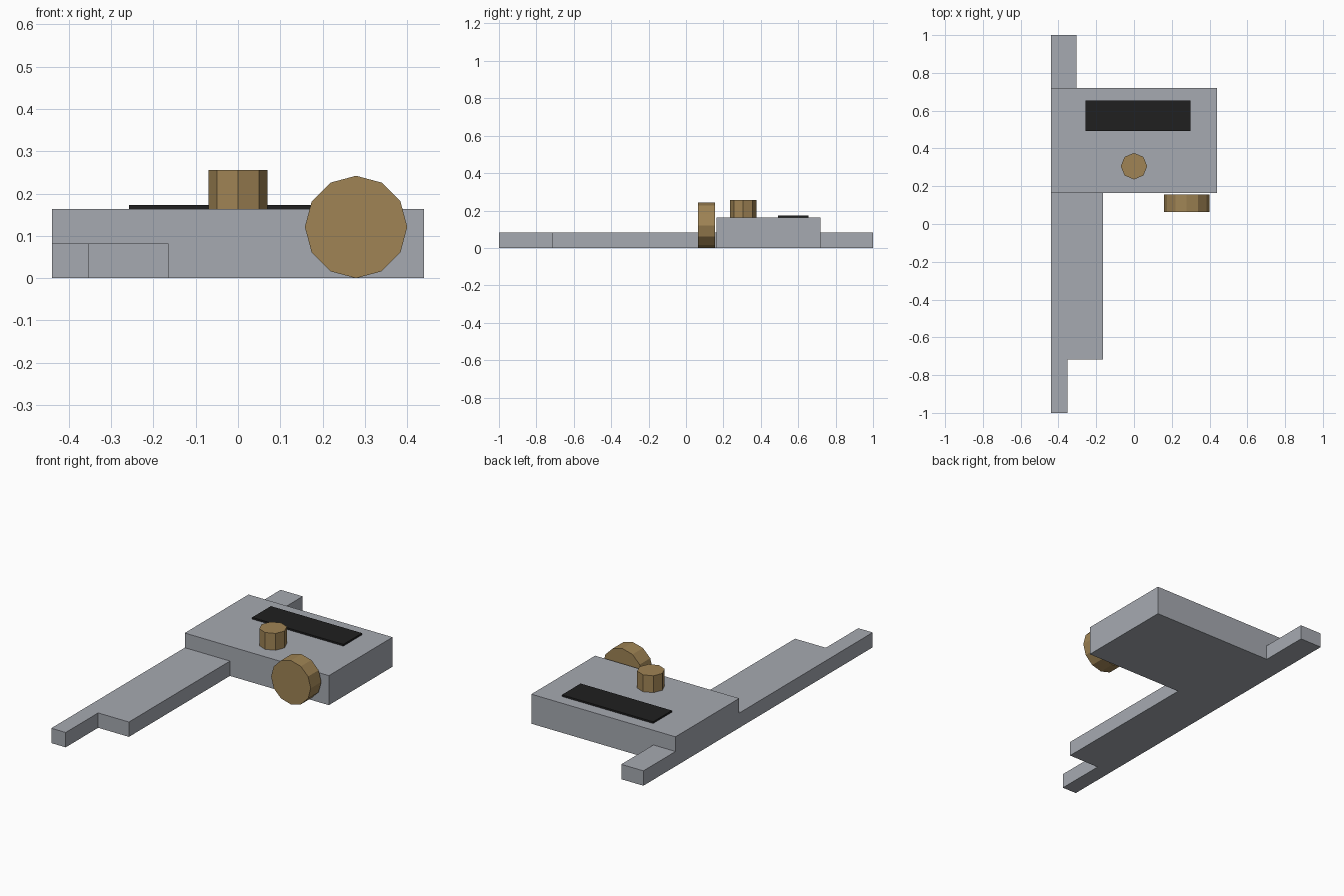
import bpy, bmesh, math
from mathutils import Matrix

if "Cube" in bpy.data.objects:
    bpy.data.objects.remove(bpy.data.objects["Cube"])


def material(name, rgb):
    m = bpy.data.materials.new(name)
    m.diffuse_color = (*rgb, 1)
    m.use_nodes = True
    m.node_tree.nodes["Principled BSDF"].inputs["Base Color"].default_value = m.diffuse_color
    return m


STEEL = material("steel grey", (0.38, 0.40, 0.44))
BRASS = material("brass", (0.35, 0.23, 0.09))
BLACK = material("black", (0.014, 0.014, 0.014))


def finish(name, bm, mat):
    bmesh.ops.recalc_face_normals(bm, faces=bm.faces)
    mesh = bpy.data.meshes.new(name)
    bm.to_mesh(mesh)
    bm.free()
    mesh.materials.append(mat)
    obj = bpy.data.objects.new(name, mesh)
    bpy.context.collection.objects.link(obj)
    return obj


def slab(name, outline, z0, z1, mat):
    """Extrude an outline in the xy plane from z0 up to z1."""
    bm = bmesh.new()
    face = bm.faces.new([bm.verts.new((x, y, z0)) for x, y in outline])
    ext = bmesh.ops.extrude_face_region(bm, geom=[face])
    top = [v for v in ext["geom"] if isinstance(v, bmesh.types.BMVert)]
    bmesh.ops.translate(bm, verts=top, vec=(0, 0, z1 - z0))
    return finish(name, bm, mat)


def box(name, x0, x1, y0, y1, z0, z1, mat):
    return slab(name, [(x0, y0), (x1, y0), (x1, y1), (x0, y1)], z0, z1, mat)


def disc(name, centre, radius, depth, sides, mat, tilt=0):
    """Faceted cylinder with corners on its main axes."""
    bm = bmesh.new()
    bmesh.ops.create_cone(bm, cap_ends=True, segments=sides, radius1=radius,
                          radius2=radius, depth=depth,
                          matrix=Matrix.Translation(centre) @ Matrix.Rotation(tilt, 4, "X"))
    return finish(name, bm, mat)


LEFT, BODY_FRONT, BODY_BACK = -0.44, 0.164, 0.72
BEAM_TOP, BODY_TOP = 0.082, 0.163

# Long beam with a narrowed front tip
slab("beam", [(LEFT, -1), (-0.352, -1), (-0.352, -0.717), (-0.164, -0.717),
              (-0.164, BODY_FRONT), (LEFT, BODY_FRONT)], 0, BEAM_TOP, STEEL)

# Rear tab of the beam
box("rear_tab", LEFT, -0.305, BODY_BACK, 1, 0, BEAM_TOP, STEEL)

# Sliding housing
box("housing", LEFT, 0.44, BODY_FRONT, BODY_BACK, 0, BODY_TOP, STEEL)

# Display plate on the housing
box("display", -0.258, 0.299, 0.492, 0.655, BODY_TOP, BODY_TOP + 0.0095, BLACK)

# Locking knob on top and thumb wheel in front
disc("locking_knob", (0, 0.306, 0.209), 0.07, 0.094, 8, BRASS)
disc("thumb_wheel", (0.279, 0.109, 0.121), 0.121, 0.092, 12, BRASS, math.pi / 2)
